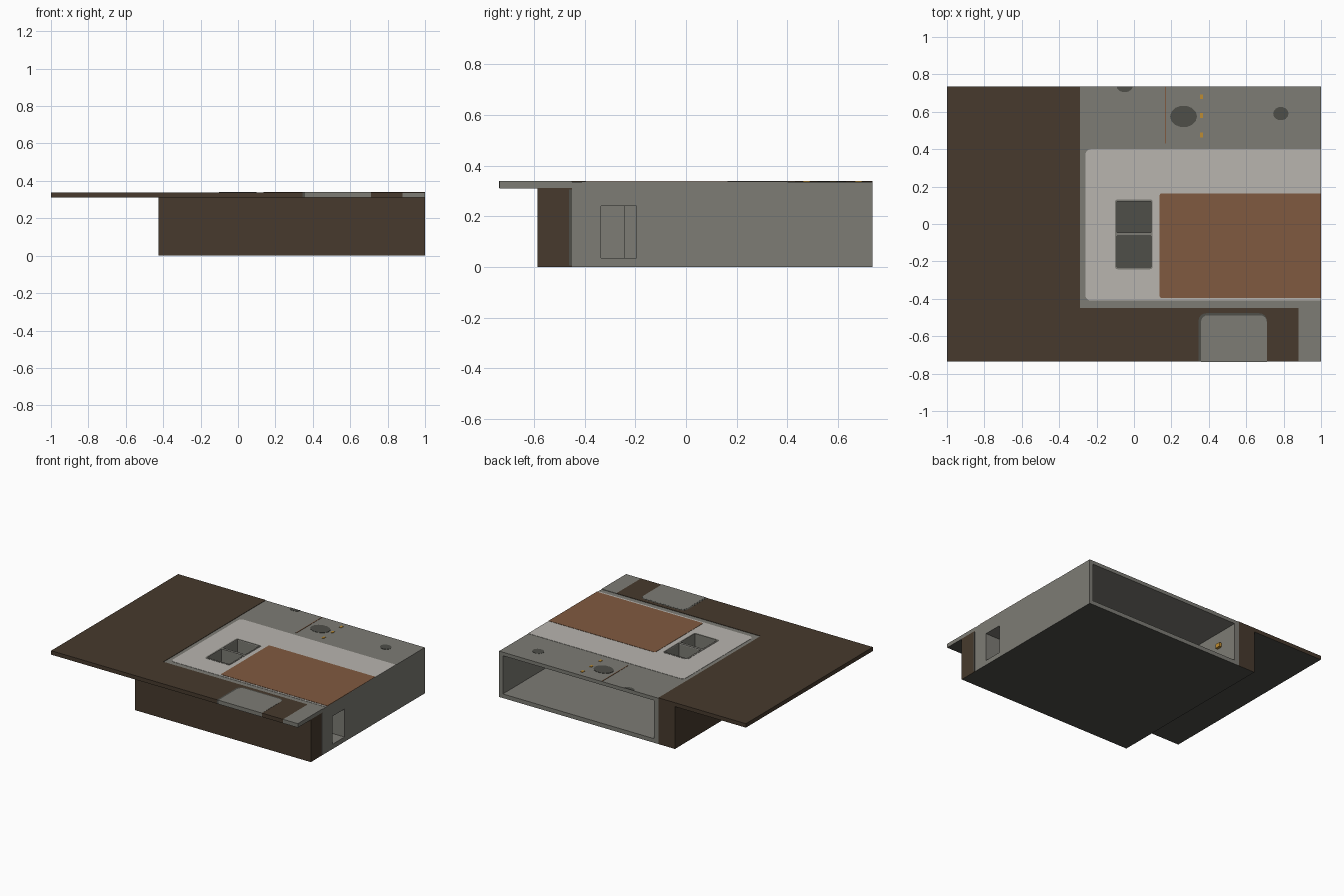
import bpy, bmesh, math

cube = bpy.data.objects.get("Cube")
if cube:
    bpy.data.objects.remove(cube, do_unlink=True)


def material(name, rgb):
    lin = [((c / 255 + 0.055) / 1.055) ** 2.4 for c in rgb] + [1.0]
    m = bpy.data.materials.new(name)
    m.use_nodes = True
    m.diffuse_color = lin
    bsdf = m.node_tree.nodes["Principled BSDF"]
    bsdf.inputs["Base Color"].default_value = lin
    bsdf.inputs["Roughness"].default_value = 0.9
    return m


brown = material("dark brown", (71, 58, 45))
grey = material("stone grey", (125, 124, 117))
dark = material("dark grey", (78, 78, 73))
pale = material("pale stone", (184, 181, 175))
tan = material("tan wood", (128, 90, 64))
gold = material("gold", (190, 140, 50))


def prism(name, pts, z0, z1, mat, dark_base=False):
    """Extrude a plan outline between two heights."""
    bm = bmesh.new()
    base = bm.faces.new([bm.verts.new((x, y, z0)) for x, y in pts])
    top = bmesh.ops.extrude_face_region(bm, geom=[base])["geom"]
    for v in top:
        if isinstance(v, bmesh.types.BMVert):
            v.co.z = z1
    bmesh.ops.recalc_face_normals(bm, faces=bm.faces)
    me = bpy.data.meshes.new(name)
    bm.to_mesh(me)
    bm.free()
    if mat:
        me.materials.append(mat)
    if dark_base:
        me.materials.append(dark)
        for p in me.polygons:
            p.material_index = int(p.normal.z < -0.9)
    ob = bpy.data.objects.new(name, me)
    bpy.context.collection.objects.link(ob)
    return ob


def rect(x0, x1, y0, y1):
    return [(x0, y0), (x1, y0), (x1, y1), (x0, y1)]


def box(name, x0, x1, y0, y1, z0, z1, mat, dark_base=False):
    return prism(name, rect(x0, x1, y0, y1), z0, z1, mat, dark_base)


def rounded(x0, x1, y0, y1, r, corners):
    """Rectangle with the chosen corners rounded, counter-clockwise from low x, low y."""
    pts = []
    for i, (x, y) in enumerate(rect(x0, x1, y0, y1)):
        if i not in corners:
            pts.append((x, y))
            continue
        cx = x + (r if i in (0, 3) else -r)
        cy = y + (r if i < 2 else -r)
        for k in range(5):
            a = math.pi * (1 + i / 2 + k / 8)
            pts.append((cx + r * math.cos(a), cy + r * math.sin(a)))
    return pts


def blob(cx, cy, rx, ry, start=0, turn=2, n=14):
    steps = [start * math.pi + turn * math.pi * k / n for k in range(n)]
    return [(cx + rx * math.cos(a), cy + ry * math.sin(a)) for a in steps]


def carve(target, cutters):
    for c in cutters:
        mod = target.modifiers.new("cut", 'BOOLEAN')
        mod.operation, mod.solver, mod.object = 'DIFFERENCE', 'EXACT', c
    bpy.context.view_layer.update()
    ev = target.evaluated_get(bpy.context.evaluated_depsgraph_get())
    me = bpy.data.meshes.new_from_object(ev)
    target.modifiers.clear()
    target.data = me


TOP = 0.336   # structural roof height
BACK = 0.735

# Stone building core, with back room, doorway and skylight wells cut out
core = box("stone_building", -0.29, 1, -0.45, BACK, 0, TOP, grey)
wells = [box("well_cutter", -0.09, 0.09, y0, y1, 0.2, 0.5, None)
         for y0, y1 in ((-0.23, -0.065), (-0.045, 0.12))]
rooms = [
    box("room_cutter", -0.255, 0.97, 0.18, 0.9, 0.03, 0.31, None),
    box("door_cutter", 0.88, 1.1, -0.335, -0.195, 0.035, 0.24, None),
    box("door_step_cutter", 0.8, 0.95, -0.335, -0.245, 0.035, 0.24, None),
]
carve(core, wells + rooms)
core.data.materials.clear()
core.data.materials.append(grey)
core.data.materials.append(dark)
for p in core.data.polygons:
    underside = p.center.z < 0.001
    well_floor = p.normal.z > 0.9 and 0.19 < p.center.z < 0.21
    p.material_index = int(underside or well_floor)

# Earth packed around the building
prism("earth_surround",
      [(-0.425, -0.585), (1, -0.585), (1, -0.45), (-0.29, -0.45),
       (-0.29, BACK), (-0.425, BACK)], 0, 0.312, brown, True)
box("earth_edge_strip", 0.999, 1.001, -0.462, -0.45, 0.005, 0.305, dark)

# Overhanging ground slab
prism("ground_slab",
      [(-1, -BACK), (0.88, -BACK), (0.88, -0.45), (-0.29, -0.45),
       (-0.29, BACK), (-1, BACK)], 0.31, 0.339, brown, True)
box("corner_paving", 0.88, 1, -BACK, -0.45, 0.31, 0.339, grey, True)

# Front paving patch with dark border
prism("patch_border", rounded(0.345, 0.71, -BACK - 0.001, -0.477, 0.04, (2, 3)),
      0.311, 0.3395, dark)
prism("paving_patch", rounded(0.358, 0.71, -BACK - 0.002, -0.488, 0.035, (2, 3)),
      0.311, 0.34, grey)

# Pale terrace, tan deck and skylight frame
terrace = prism("pale_terrace", rounded(-0.26, 1, -0.41, 0.4, 0.03, (0, 3)),
                TOP - 0.002, TOP + 0.002, pale)
carve(terrace, wells)
frame = prism("skylight_frame", rounded(-0.102, 0.1, -0.242, 0.132, 0.015, (0, 1, 2, 3)),
              TOP, 0.34, grey)
carve(frame, wells)
prism("tan_deck", rounded(0.137, 1, -0.395, 0.163, 0.01, (0, 3)), TOP, 0.34, tan)

# Dark worn spots on the roof
prism("large_spot", blob(0.265, 0.575, 0.072, 0.058), TOP - 0.002, TOP + 0.002, dark)
prism("small_spot", blob(0.785, 0.59, 0.041, 0.036), TOP - 0.002, TOP + 0.002, dark)
prism("edge_spot", blob(-0.05, BACK, 0.042, 0.03, 1, 1.07), TOP - 0.002, TOP + 0.002, dark)

# Thin wooden seam and gold studs on the roof, gold handle inside
box("roof_seam", 0.166, 0.172, 0.43, BACK, TOP - 0.002, TOP + 0.002, tan)
for y in (0.475, 0.58, 0.68):
    box("gold_stud", 0.352, 0.37, y - 0.013, y + 0.013, TOP - 0.002, TOP + 0.003, gold)
box("gold_handle", -0.256, -0.235, 0.56, 0.6, 0.19, 0.22, gold)

for c in wells + rooms:
    bpy.data.objects.remove(c, do_unlink=True)
